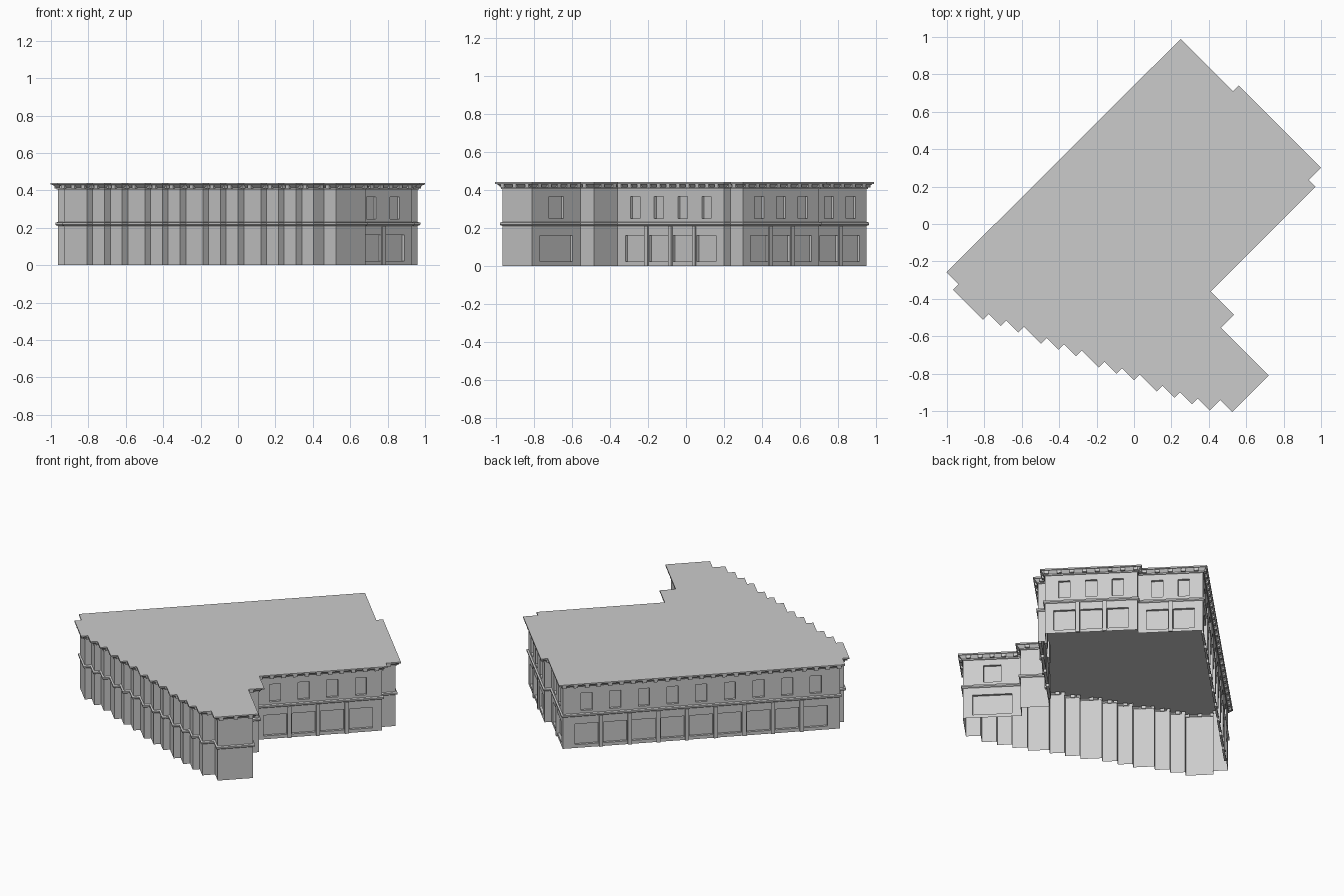
import bpy, bmesh
from mathutils import Vector, Matrix

if "Cube" in bpy.data.objects:
    bpy.data.objects.remove(bpy.data.objects["Cube"])

stone = bpy.data.materials.new("pale_grey_stone")
stone.use_nodes = True
GREY = (0.6, 0.6, 0.6, 1)
stone.diffuse_color = GREY
stone.node_tree.nodes["Principled BSDF"].inputs["Base Color"].default_value = GREY

WALL, EAVE, BELT = 0.028, 0.405, 0.21

# Footprint walked along the diagonals: direction, run in x, window bays
DIRS = {"NE": (1, 1), "SE": (1, -1), "SW": (-1, -1), "NW": (-1, 1)}
walk = [("SE", .28, 2), ("NE", .03, 0), ("SE", .44, 3), ("SW", .065, 0),
        ("SE", .035, 0), ("SW", .56, 4), ("SE", .125, 0), ("SW", .07, 0),
        ("SE", .255, 1), ("SW", .195, 0)]
for i in range(13):  # saw-tooth side
    walk.append(("NW", .091 if i in (4, 7, 10) else .064, 0))
    walk.append(("SW", .056 if i == 0 else .0303, 0))
walk += [("NW", .16, 0), ("NE", .03, 0), ("NW", .064, 0), ("NE", 1.25, 9)]

outline, p = [], Vector((.25, .99))
for d, run, bays in walk:
    outline.append(p.copy())
    p = p + Vector(DIRS[d]) * run
count = len(outline)


def normal(i):
    a, b = outline[i % count], outline[(i + 1) % count]
    t = (b - a).normalized()
    return Vector((-t.y, t.x))


def inset(dist):
    return [outline[i] - (normal(i - 1) + normal(i)) * dist for i in range(count)]


def finish(name, bm):
    mesh = bpy.data.meshes.new(name)
    bm.to_mesh(mesh)
    bm.free()
    mesh.materials.append(stone)
    obj = bpy.data.objects.new(name, mesh)
    bpy.context.collection.objects.link(obj)
    return obj


def loft(name, profile, bottom=False, top=False):
    """Sweep (inset, height) pairs round the footprint."""
    bm = bmesh.new()
    rings = [[bm.verts.new((q.x, q.y, z)) for q in inset(d)] for d, z in profile]
    for lo, hi in zip(rings, rings[1:]):
        for i in range(count):
            j = (i + 1) % count
            bm.faces.new((lo[j], lo[i], hi[i], hi[j]))
    if bottom:
        bm.faces.new(rings[0])
    if top:
        bm.faces.new(rings[-1][::-1])
    return finish(name, bm)


def wall_box(bm, i, along, width, z0, z1, d0, d1):
    """Box on wall i: centred 'along' from its middle, from depth d0 to d1."""
    corners = inset(WALL)
    a, b = corners[i], corners[(i + 1) % count]
    t, n = (b - a).normalized(), normal(i)
    c = (a + b) / 2 + t * along + n * (d0 + d1) / 2
    m = Matrix(((t.x, n.x, 0, c.x), (t.y, n.y, 0, c.y),
                (0, 0, 1, (z0 + z1) / 2), (0, 0, 0, 1)))
    m = m @ Matrix.Diagonal((width, d1 - d0, z1 - z0, 1))
    new = bmesh.ops.create_cube(bm, size=1, matrix=m)["verts"]
    bmesh.ops.recalc_face_normals(bm, faces=list({f for v in new for f in v.link_faces}))


# Window recesses, pilasters and cornice blocks
cuts, piers, blocks = bmesh.new(), bmesh.new(), bmesh.new()
for i, (d, run, bays) in enumerate(walk):
    pitch = .163 if d == "SE" else .177
    wide, narrow = (.24, .106) if bays == 1 else (pitch - .032, .07)
    for k in range(bays):
        x = (k - (bays - 1) / 2) * pitch
        wall_box(cuts, i, x, wide, .022, .16, -.016, .02)
        wall_box(cuts, i, x, narrow, .248, .365, -.016, .02)
        if k:
            wall_box(piers, i, x - pitch / 2, .024, 0, BELT, -.002, .009)
    length = run * 2 ** .5
    number = max(1, int(length / .07))
    for k in range(number):
        x = (k - (number - 1) / 2) * length / number
        wall_box(blocks, i, x, .026, .411, .431, 0, .022)
finish("pilasters", piers)
finish("cornice_blocks", blocks)

# Walls: solid cut by the recesses, then opened at top and bottom
walls = loft("walls", [(WALL, 0), (WALL, EAVE)], True, True)
cutter = finish("window_cutter", cuts)
cutter.hide_render = True
mod = walls.modifiers.new("windows", "BOOLEAN")
mod.object, mod.operation, mod.solver = cutter, "DIFFERENCE", "EXACT"
bpy.context.view_layer.objects.active = walls
bpy.ops.object.modifier_apply(modifier=mod.name)
bpy.data.objects.remove(cutter)
bm = bmesh.new()
bm.from_mesh(walls.data)
caps = [f for f in bm.faces if all(v.co.z < .001 for v in f.verts)
        or all(v.co.z > EAVE - .001 for v in f.verts)]
bmesh.ops.delete(bm, geom=caps, context="FACES")
bm.to_mesh(walls.data)
bm.free()

# Belt course between the floors
loft("belt_course", [(WALL, BELT), (WALL - .007, BELT + .003), (WALL - .01, BELT + .007),
                     (WALL - .01, BELT + .017), (WALL, BELT + .021)])
# Cornice and flat roof
loft("cornice_and_roof", [(WALL, EAVE), (WALL - .006, EAVE), (WALL - .006, .413),
                          (.008, .429), (0, .431), (0, .44)], top=True)
